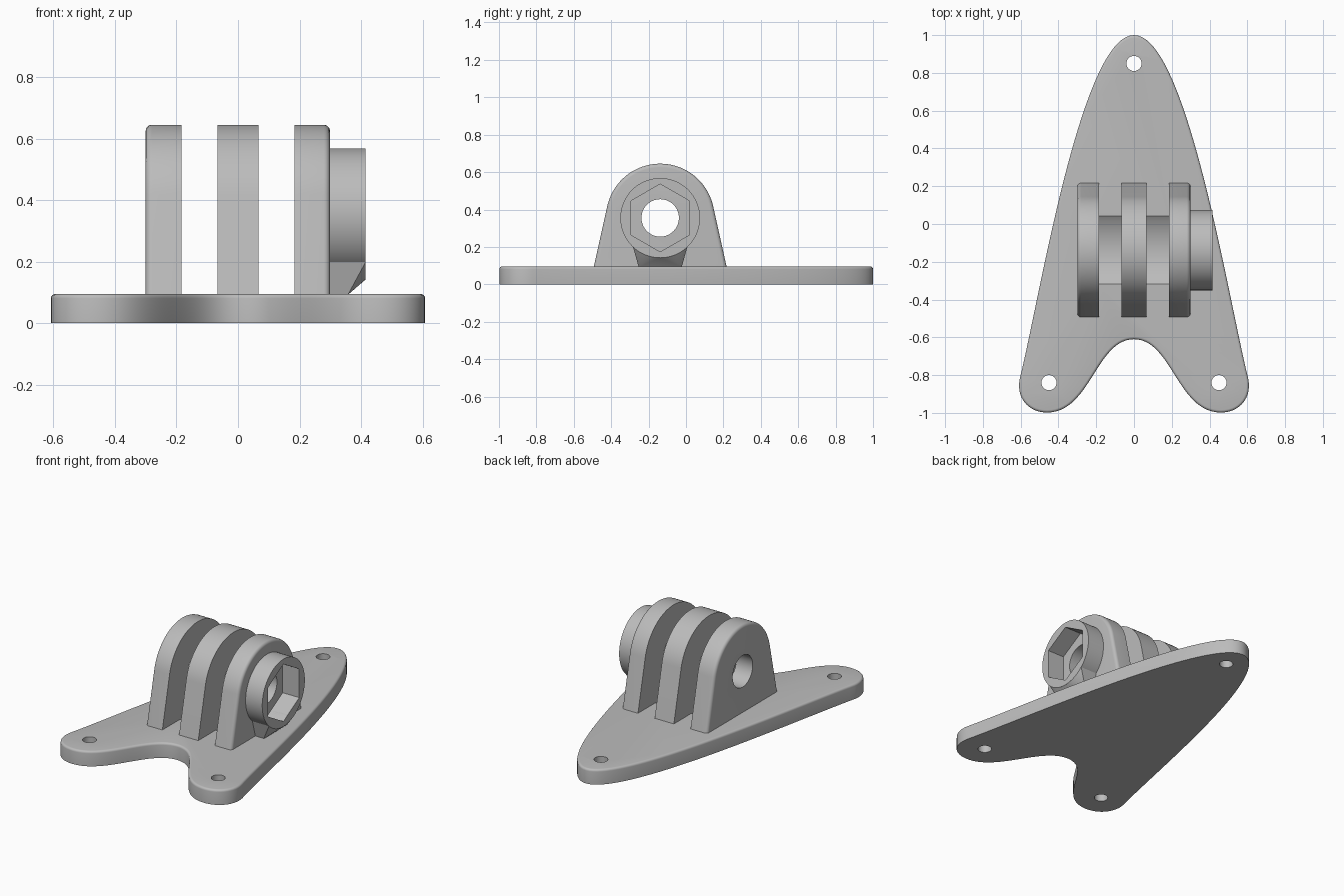
import bpy, bmesh, math
from mathutils import Vector
from mathutils.geometry import interpolate_bezier

if "Cube" in bpy.data.objects:
    bpy.data.objects.remove(bpy.data.objects["Cube"])

grey = bpy.data.materials.new("light grey plastic")
grey.diffuse_color = (0.5, 0.5, 0.5, 1)
grey.use_nodes = True
grey.node_tree.nodes["Principled BSDF"].inputs["Base Color"].default_value = grey.diffuse_color

PLATE_Z = 0.095          # top of the plate
CY, CZ = -0.138, 0.355   # axis of the bolt


def finish(bm, name):
    bmesh.ops.recalc_face_normals(bm, faces=bm.faces)
    me = bpy.data.meshes.new(name)
    bm.to_mesh(me)
    bm.free()
    me.materials.append(grey)
    ob = bpy.data.objects.new(name, me)
    bpy.context.collection.objects.link(ob)
    return ob


def loft(name, rings):
    """Closed solid through rings with equal point counts."""
    bm = bmesh.new()
    vs = [[bm.verts.new(p) for p in ring] for ring in rings]
    n = len(vs[0])
    for a, b in zip(vs, vs[1:]):
        for i in range(n):
            j = (i + 1) % n
            bm.faces.new((a[i], a[j], b[j], b[i]))
    bm.faces.new(vs[0])
    bm.faces.new(vs[-1])
    return finish(bm, name)


def x_ring(x, r, n, turn=0.0):
    return [(x, CY + r * math.cos(turn + math.tau * i / n),
             CZ + r * math.sin(turn + math.tau * i / n)) for i in range(n)]


def x_cyl(name, x0, x1, r, n=64, turn=0.0):
    return loft(name, [x_ring(x0, r, n, turn), x_ring(x1, r, n, turn)])


def z_cyl(name, x, y, r, z0, z1, n=32):
    pts = [(x + r * math.cos(math.tau * i / n), y + r * math.sin(math.tau * i / n))
           for i in range(n)]
    return loft(name, [[(px, py, z) for px, py in pts] for z in (z0, z1)])


def cut(ob, cutter):
    bpy.context.view_layer.objects.active = ob
    mod = ob.modifiers.new("cut", 'BOOLEAN')
    mod.operation, mod.solver, mod.object = 'DIFFERENCE', 'EXACT', cutter
    bpy.ops.object.modifier_apply(modifier=mod.name)
    bpy.data.objects.remove(cutter)


# Base plate: mirrored bezier outline with a rounded top edge
half = []
for seg, n in ((((0, 1), (0.28, 1), (0.5, -0.4), (0.605, -0.82)), 40),
               (((0.605, -0.82), (0.625, -0.92), (0.56, -0.998), (0.46, -0.998)), 14),
               (((0.46, -0.998), (0.23, -0.998), (0.2, -0.61), (0, -0.61)), 28)):
    p = [Vector((*q, 0)) for q in seg]
    half += interpolate_bezier(*p, n)[:-1]
half.append(Vector((0, -0.61, 0)))
outline = half + [Vector((-p.x, p.y, 0)) for p in half[-2:0:-1]]


def plate_ring(z, inset):
    out = []
    for i, p in enumerate(outline):
        t = (outline[(i + 1) % len(outline)] - outline[i - 1]).normalized()
        out.append((p.x + t.y * inset, p.y - t.x * inset, z))
    return out


R = 0.014
rings = [plate_ring(0, 0)]
for k in range(5):
    a = math.pi / 2 * k / 4
    rings.append(plate_ring(PLATE_Z - R + R * math.sin(a), R * (1 - math.cos(a))))
plate = loft("base_plate", rings)

# Screw holes and the rounded grooves between the fins
for x, y in ((0, 0.85), (-0.45, -0.84), (0.45, -0.84)):
    cut(plate, z_cyl("hole_cutter", x, y, 0.04, -0.1, 0.2))
for x0, x1 in ((-0.185, -0.067), (0.067, 0.185)):
    cut(plate, x_cyl("groove_cutter", x0, x1, 0.316, 96))

# Fins: round top, tangent sides that widen to the plate
LEAN = math.radians(12.6)


def fin_ring(x, inset):
    r, foot = 0.29 - inset, 0.356 - inset * 1.025
    pts = [(x, CY + foot, PLATE_Z - 0.005)]
    for i in range(49):
        a = LEAN + (math.pi - 2 * LEAN) * i / 48
        pts.append((x, CY + r * math.cos(a), CZ + r * math.sin(a)))
    pts.append((x, CY - foot, PLATE_Z - 0.005))
    return pts


def fin(name, inner, outer, rounded):
    rings = [fin_ring(inner, 0)]
    if rounded:
        s, b = math.copysign(1, outer - inner), 0.02
        for k in range(6):
            a = math.pi / 2 * k / 5
            rings.append(fin_ring(outer - s * b * (1 - math.sin(a)), b * (1 - math.cos(a))))
    else:
        rings.append(fin_ring(outer, 0))
    ob = loft(name, rings)
    cut(ob, x_cyl("bolt_cutter", -0.6, 0.6, 0.1))
    return ob


parts = [plate,
         fin("left_fin", -0.184, -0.3, True),
         fin("middle_fin", -0.067, 0.067, False),
         fin("right_fin", 0.184, 0.299, True)]

# Nut holder: short cylinder with a hexagonal pocket
holder = x_cyl("nut_holder", 0.297, 0.415, 0.213, 72)
cut(holder, x_cyl("hex_cutter", 0.25, 0.6, 0.181, 6, math.pi / 2))
parts.append(holder)

# Sloped support from the holder's underside down to the plate
bm = bmesh.new()
for x in (0.297, 0.415):
    for i in range(17):
        a = math.radians(-90 - 43 + 86 * i / 16)
        bm.verts.new((x, CY + 0.2128 * math.cos(a), CZ + 0.2128 * math.sin(a)))
for x in (0.297, 0.357):
    for y in (-0.115, 0.115):
        bm.verts.new((x, CY + y, PLATE_Z - 0.003))
bmesh.ops.convex_hull(bm, input=bm.verts)
support = finish(bm, "holder_support")
cut(support, x_cyl("hex_cutter", 0.25, 0.6, 0.181, 6, math.pi / 2))
parts.append(support)

# Smooth curved faces, keep hard edges
bpy.ops.object.select_all(action='DESELECT')
for ob in parts:
    ob.select_set(True)
bpy.context.view_layer.objects.active = plate
bpy.ops.object.shade_smooth_by_angle(angle=math.radians(30))
